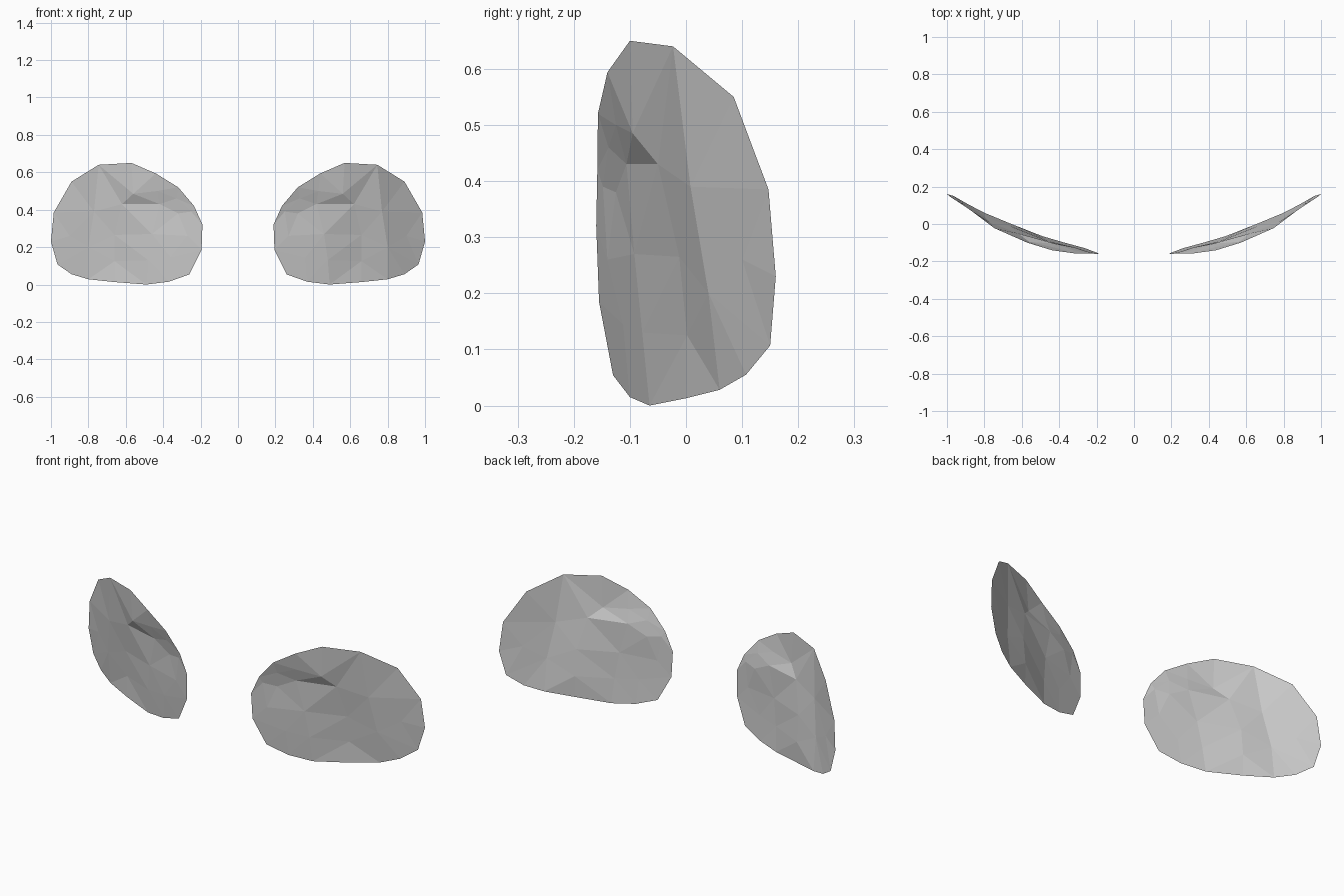
import bpy
import bmesh
from mathutils import Vector
from mathutils.geometry import delaunay_2d_cdt

default_cube = bpy.data.objects.get("Cube")
if default_cube:
    bpy.data.objects.remove(default_cube, do_unlink=True)

# Plain grey for both shells
grey = bpy.data.materials.new("lens grey")
grey.use_nodes = True
grey_colour = (0.6, 0.6, 0.6, 1)
grey.diffuse_color = grey_colour
grey.node_tree.nodes["Principled BSDF"].inputs["Base Color"].default_value = grey_colour

# Outer rim of one shell, counted round from the inner corner
rim = [
    (.19, -.16, .32), (.235, -.158, .42), (.32, -.157, .52), (.44, -.14, .594),
    (.57, -.1, .65), (.745, -.023, .64), (.89, .085, .55), (.985, .147, .385),
    (1, .16, .23), (.965, .15, .107), (.89, .107, .055), (.8, .06, .028),
    (.66, 0, .013), (.49, -.065, 0), (.37, -.1, .015), (.26, -.13, .054),
    (.195, -.155, .185),
]
# Upper lip of the shallow dent, then the dent floor
dent_lip = [(.25, -.148, .39), (.33, -.138, .46), (.43, -.125, .5), (.56, -.095, .485)]
dent_floor = [
    (.32, -.125, .38), (.42, -.106, .43), (.62, -.05, .43),
    (.27, -.14, .26), (.46, -.092, .27), (.66, -.012, .265),
    (.36, -.112, .145), (.48, -.078, .13), (.66, .002, .125),
]
# Folds sweeping back toward the outer corner
outer_fold = [(.77, .008, .39), (.8, .04, .2), (.9, .1, .26)]


def make_lens(name, side):
    """Triangulate the shell inside its rim, facing the front."""
    points = [Vector(p) for p in rim + dent_lip + dent_floor + outer_fold]
    flat = [Vector((p.x, p.z)) for p in points]
    boundary = list(range(len(rim)))
    result = delaunay_2d_cdt(flat, [], [boundary], 1, 1e-5)
    faces, sources = result[2], result[3]

    bm = bmesh.new()
    verts = [bm.verts.new((side * points[s[0]].x, points[s[0]].y, points[s[0]].z))
             for s in sources]
    for face in faces:
        bm.faces.new([verts[i] for i in face])
    bm.normal_update()
    for face in bm.faces:
        if face.normal.y > 0:
            face.normal_flip()

    mesh = bpy.data.meshes.new(name)
    bm.to_mesh(mesh)
    bm.free()
    mesh.materials.append(grey)
    lens = bpy.data.objects.new(name, mesh)
    bpy.context.collection.objects.link(lens)


# Mirrored pair
for name, side in (("left_lens", 1), ("right_lens", -1)):
    make_lens(name, side)
